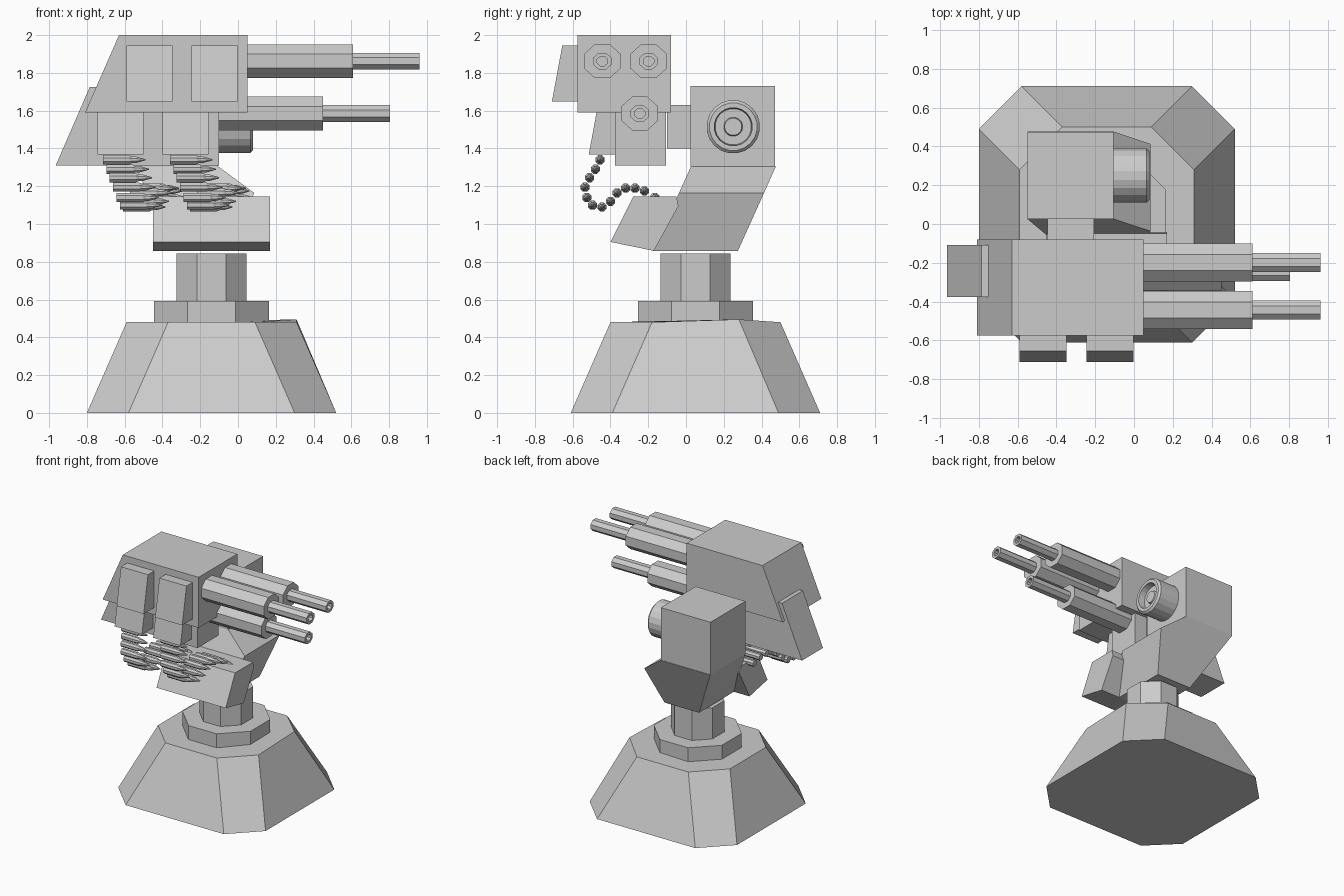
import bpy, bmesh
from math import cos, sin, pi

if "Cube" in bpy.data.objects:
    bpy.data.objects.remove(bpy.data.objects["Cube"])


def loft(name, rings):
    """Join matching rings of points into a closed solid with capped ends."""
    bm = bmesh.new()
    vs = [[bm.verts.new(p) for p in ring] for ring in rings]
    n = len(rings[0])
    for a, b in zip(vs, vs[1:]):
        for i in range(n):
            j = (i + 1) % n
            bm.faces.new((a[i], a[j], b[j], b[i]))
    bm.faces.new(vs[0])
    bm.faces.new(vs[-1])
    bmesh.ops.recalc_face_normals(bm, faces=bm.faces)
    me = bpy.data.meshes.new(name)
    bm.to_mesh(me)
    bm.free()
    ob = bpy.data.objects.new(name, me)
    bpy.context.collection.objects.link(ob)
    return ob


def prism_y(name, xz, y0, y1):
    return loft(name, [[(x, y, z) for x, z in xz] for y in (y0, y1)])


def prism_x(name, yz, x0, x1):
    return loft(name, [[(x, y, z) for y, z in yz] for x in (x0, x1)])


def box(name, x0, x1, y0, y1, z0, z1):
    return prism_y(name, [(x0, z0), (x1, z0), (x1, z1), (x0, z1)], y0, y1)


def turned_x(name, profile, cy, cz, n, sy=1.0):
    """Turn (x, flat radius) pairs around an axis along x."""
    k = 1 / cos(pi / n)
    angles = [2 * pi * (i + 0.5) / n for i in range(n)]
    return loft(name, [[(x, cy + r * k * sy * cos(a), cz + r * k * sin(a)) for a in angles]
                       for x, r in profile])


def octagon(cx, cy, z, half, edge):
    pts = [(half, -edge), (half, edge), (edge, half), (-edge, half),
           (-half, edge), (-half, -edge), (-edge, -half), (edge, -half)]
    return [(cx + x, cy + y, z) for x, y in pts]


# Pedestal: tapered base, collar and neck
CX, CY = -0.14, 0.05
base = loft("pedestal_base", [octagon(CX, CY, 0, 0.66, 0.44),
                              octagon(CX, CY, 0.48, 0.45, 0.23)])
base.data.vertices[9].co.z = 0.495
for name, half, z0, z1 in (("collar", 0.305, 0.47, 0.593), ("neck", 0.185, 0.58, 0.845)):
    edge = half * 0.4142
    loft(name, [octagon(CX, CY, z, half, edge) for z in (z0, z1)])

# Leaning arm: side outline sheared back as it rises
outline = [(-0.55, 1.305), (-0.105, 1.305), (0.085, 1.165), (0.0, 0.858), (-0.31, 0.858)]
loft("arm", [[(x, y + (z - 0.858) * 0.45, z) for x, z in outline] for y in (-0.175, 0.275)])

# Ammunition box, shoulder block and its link to the guns
prism_x("ammo_box", [(-0.40, 0.905), (-0.17, 0.858), (-0.04, 1.095), (-0.05, 1.145),
                     (-0.28, 1.145)], -0.45, 0.17)
box("shoulder", -0.55, -0.105, 0.025, 0.472, 1.305, 1.73)
box("gun_link", -0.445, -0.205, -0.10, 0.04, 1.40, 1.63)

# Round sensor with stepped lens
turned_x("sensor", [(-0.12, 0.14), (0.065, 0.14), (0.08, 0.125), (0.08, 0.10), (0.03, 0.095),
                    (0.03, 0.05), (0.05, 0.045)], 0.25, 1.515, 20)

# Gun housings
prism_y("upper_housing", [(-0.81, 1.59), (0.05, 1.59), (0.05, 2.0), (-0.63, 2.0)], -0.575, -0.08)
prism_y("lower_housing", [(-0.965, 1.31), (-0.10, 1.31), (-0.10, 1.62), (-0.64, 1.62),
                          (-0.70, 1.725), (-0.785, 1.725)], -0.375, -0.107)

# Barrels with hollow muzzles
for name, x0, x1, x2, y, z in (("upper_barrel_outer", 0.04, 0.61, 0.96, -0.443, 1.862),
                               ("upper_barrel_inner", 0.04, 0.61, 0.96, -0.198, 1.862),
                               ("lower_barrel", -0.12, 0.45, 0.805, -0.245, 1.585)):
    turned_x(name, [(x0, 0.089), (x1, 0.089), (x1, 0.044), (x2, 0.044), (x2, 0.025),
                    (x2 - 0.15, 0.025)], y, z, 8, 1.1)

# Feed chutes on the front, upper pair and lower pair
for i, x in enumerate((-0.59, -0.245)):
    prism_x(f"upper_chute_{i}", [(-0.71, 1.648), (-0.57, 1.648), (-0.57, 1.945),
                                 (-0.655, 1.945)], x, x + 0.242)
for i, x in enumerate((-0.745, -0.40)):
    prism_x(f"lower_chute_{i}", [(-0.515, 1.367), (-0.37, 1.367), (-0.37, 1.60),
                                 (-0.472, 1.60)], x, x + 0.245)

# Hanging belts of cartridges
path = [(-0.455, 1.34), (-0.48, 1.29), (-0.51, 1.245), (-0.535, 1.195), (-0.525, 1.14),
        (-0.495, 1.10), (-0.445, 1.09), (-0.40, 1.12), (-0.365, 1.165), (-0.32, 1.19),
        (-0.27, 1.19), (-0.22, 1.175), (-0.165, 1.14)]
for belt, start in enumerate((-0.715, -0.36)):
    for i, (y, z) in enumerate(path):
        x = start + 0.0178 * i
        turned_x(f"cartridge_{belt}_{i}", [(x, 0.024), (x + 0.14, 0.024), (x + 0.155, 0.017),
                                           (x + 0.175, 0.017), (x + 0.225, 0.003)], y, z, 8)
